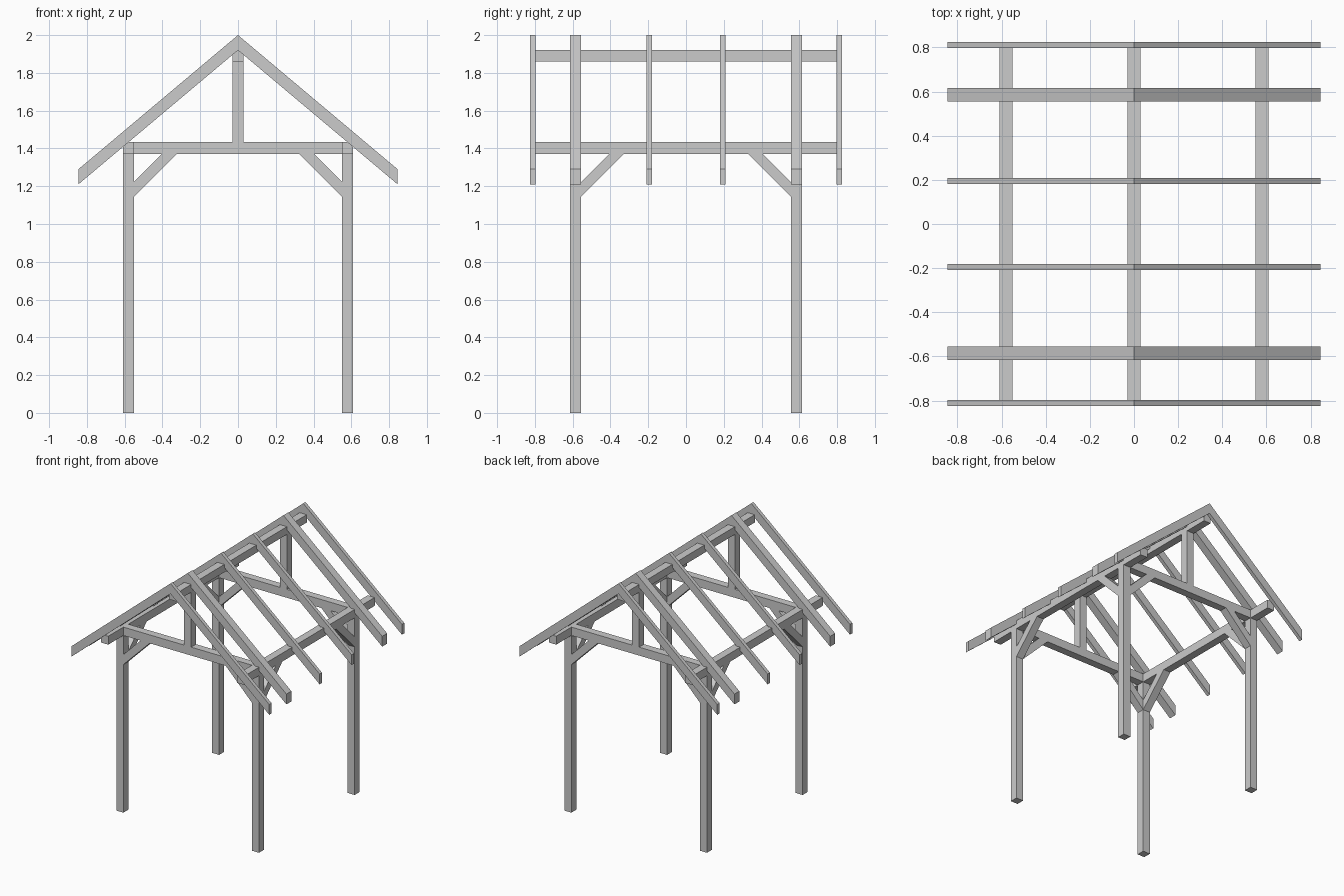
import bpy
import bmesh
from mathutils import Vector

cube = bpy.data.objects.get("Cube")
if cube:
    bpy.data.objects.remove(cube, do_unlink=True)

timber = bpy.data.materials.new("grey_timber")
timber.use_nodes = True
GREY = (0.6, 0.6, 0.6, 1)
timber.diffuse_color = GREY
timber.node_tree.nodes["Principled BSDF"].inputs["Base Color"].default_value = GREY

T = 0.06                      # main timber thickness
PX, PY = 0.58, 0.585          # post centres
BEAM_Z, BEAM_TOP = 1.37, 1.435
SIDES = {"left": 1, "right": -1}
ENDS = {"front": -1, "back": 1}


def prism(name, outline, depth):
    """Extrude a 2D-in-3D outline along a depth vector."""
    bm = bmesh.new()
    face = bm.faces.new([bm.verts.new(p) for p in outline])
    ext = bmesh.ops.extrude_face_region(bm, geom=[face])
    moved = [v for v in ext["geom"] if isinstance(v, bmesh.types.BMVert)]
    bmesh.ops.translate(bm, verts=moved, vec=Vector(depth))
    bmesh.ops.recalc_face_normals(bm, faces=bm.faces[:])
    mesh = bpy.data.meshes.new(name)
    bm.to_mesh(mesh)
    bm.free()
    mesh.materials.append(timber)
    obj = bpy.data.objects.new(name, mesh)
    bpy.context.collection.objects.link(obj)


def beam(name, x, y, z):
    """Box from (min, max) ranges."""
    base = [(x[0], y[0], z[0]), (x[1], y[0], z[0]), (x[1], y[1], z[0]), (x[0], y[1], z[0])]
    prism(name, base, (0, 0, z[1] - z[0]))


def around(c, w=T):
    return (c - w / 2, c + w / 2)


def brace_profile(face):
    """Diagonal brace outline (distance from centre, height) against a post face."""
    return [(face, 1.145), (face, 1.223), (face - 0.147, BEAM_Z), (face - 0.225, BEAM_Z)]


# Posts and the knee braces in both directions
for end, sy in ENDS.items():
    for side, sx in SIDES.items():
        tag = f"{end}_{side}"
        beam(f"post_{tag}", around(sx * PX), around(sy * PY), (0, BEAM_Z))
        prism(f"cross_brace_{tag}",
              [(sx * u, sy * PY - T / 2, z) for u, z in brace_profile(PX - T / 2)], (0, T, 0))
        prism(f"side_brace_{tag}",
              [(sx * PX - T / 2, sy * u, z) for u, z in brace_profile(PY - T / 2)], (T, 0, 0))

# Tie beams and king posts
for end, sy in ENDS.items():
    beam(f"tie_beam_{end}", (-PX + T / 2, PX - T / 2), around(sy * PY), (BEAM_Z, BEAM_TOP))
    beam(f"king_post_{end}", around(0), around(sy * PY), (BEAM_TOP, 1.86))

# Wall plates and ridge beam
for side, sx in SIDES.items():
    beam(f"wall_plate_{side}", around(sx * PX), (-0.8, 0.8), (BEAM_Z, BEAM_TOP))
beam("ridge_beam", around(0), (-0.8, 0.8), (1.86, 1.92))

# Rafter pairs: thick over the posts, thin elsewhere
chevron = [(-0.845, 1.21), (-0.845, 1.29), (0, 2), (0.845, 1.29), (0.845, 1.21), (0, 1.92)]
for i, (y, w) in enumerate([(-0.811, 0.028), (-PY, T), (-0.195, 0.028),
                            (0.195, 0.028), (PY, T), (0.811, 0.028)]):
    prism(f"rafter_pair_{i + 1}", [(x, y - w / 2, z) for x, z in chevron], (0, w, 0))
